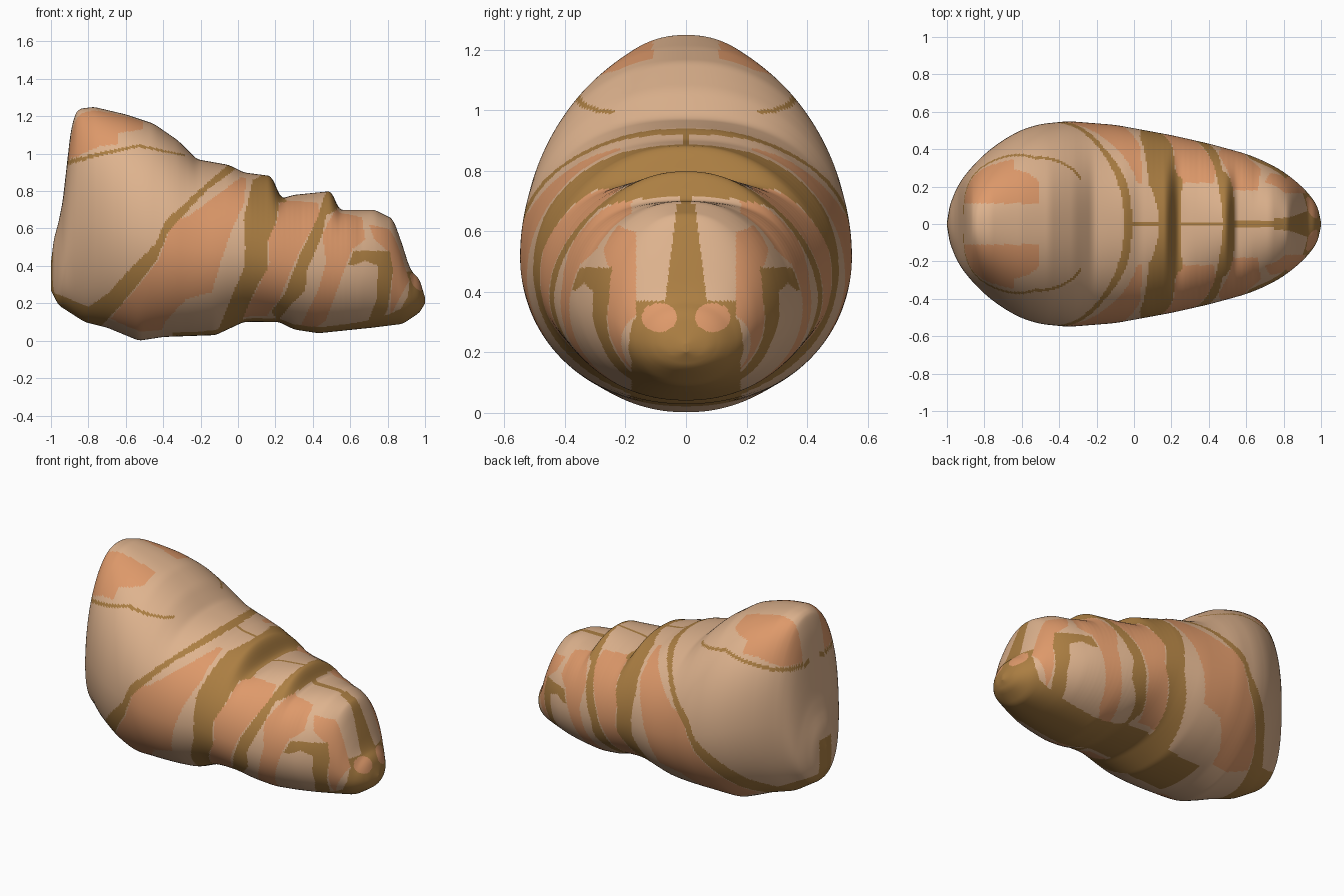
import bpy
import math

cube = bpy.data.objects.get("Cube")
if cube:
    bpy.data.objects.remove(cube, do_unlink=True)

STATIONS, SIDES = 360, 280

# Upper and lower outline (x, z) and half width (x, y) along the body
TOP = [(-1, .42), (-.985, .54), (-.95, .67), (-.925, .82), (-.91, 1.02), (-.88, 1.2), (-.85, 1.24),
       (-.77, 1.25), (-.6, 1.21), (-.45, 1.16), (-.32, 1.07), (-.22, .97), (-.05, .94), (.03, .9),
       (.18, .88), (.23, .76), (.3, .78), (.5, .8), (.54, .7), (.73, .7), (.83, .65), (.88, .51),
       (.92, .38), (.97, .33), (1, .23)]
BOTTOM = [(-1, .27), (-.96, .19), (-.82, .1), (-.7, .07), (-.53, 0), (-.4, .02), (-.12, .03),
          (.03, .1), (.22, .1), (.3, .06), (.43, .04), (.72, .07), (.88, .09), (.97, .15), (1, .2)]
WIDTH = [(-1, .01), (-.985, .1), (-.95, .19), (-.9, .27), (-.8, .375), (-.7, .45), (-.6, .505),
         (-.5, .535), (-.35, .55), (-.1, .53), (.2, .475), (.4, .43), (.6, .375), (.7, .335),
         (.8, .28), (.9, .2), (.96, .13), (.985, .08), (1, .01)]

# Painted areas, as outlines on the side of the body (x, z).
# Each orange area also keeps a distance from the middle line.
ORANGE_AREAS = {
    "crown": (.11, [(-.95, 1.3), (-.51, 1.19), (-.51, 1.13), (-.64, 1.11), (-.64, 1.05),
                    (-.74, 1.04), (-.87, .98), (-.95, .96)]),
    "shoulder": (.22, [(.05, .9), (-.07, .81), (-.26, .67), (-.35, .64), (-.43, .42), (-.59, .23),
                       (-.72, .07), (-.47, -.1), (-.39, .1), (-.28, .22), (-.14, .26), (-.09, .43),
                       (-.03, .6), (.03, .73)]),
    "waist": (.22, [(.23, .8), (.42, .78), (.44, .67), (.39, .59), (.32, .46), (.22, .22),
                    (.12, .09), (0, .09), (.1, .27), (.17, .42), (.16, .54), (.21, .64)]),
    "neck": (.18, [(.53, .72), (.66, .69), (.68, .54), (.61, .49), (.58, .41), (.53, .27),
                   (.47, .11), (.38, .04), (.33, .07), (.43, .27), (.47, .42), (.45, .57)]),
    "cheek": (.165, [(.7, .62), (.73, .54), (.8, .48), (.83, .38), (.81, .12), (.86, .22),
                     (.92, .33), (.93, .41), (.9, .6), (.8, .6)]),
}
BROWN_AREAS = {
    "long_stripe": [(-.03, .96), (-.18, .83), (-.39, .64), (-.44, .52), (-.58, .38), (-.7, .25),
                    (-.8, .18), (-.94, .24), (-1.1, .29), (-1, .15), (-.82, .07), (-.74, .07),
                    (-.6, .22), (-.44, .42), (-.37, .59), (-.16, .81), (-.01, .92)],
    "waist_stripe": [(.08, .86), (.2, .92), (.26, .74), (.22, .74), (.2, .62), (.16, .54),
                     (.16, .39), (.09, .27), (.01, .08), (-.12, .02), (-.02, .27), (.03, .38),
                     (.04, .49), (.03, .65)],
    "neck_stripe": [(.49, .83), (.55, .74), (.53, .7), (.47, .67), (.45, .57), (.42, .49),
                    (.37, .38), (.36, .27), (.28, .19), (.21, .1), (.18, .16), (.25, .25),
                    (.33, .46), (.39, .58), (.43, .67), (.46, .77)],
    "hook": [(.59, .41), (.62, .48), (.81, .48), (.83, .38), (.8, .17), (.75, .07), (.69, .09),
             (.74, .22), (.75, .4), (.68, .43), (.61, .4)],
    "crown_line": [(-.95, .93), (-.75, .985), (-.53, 1.035), (-.28, .985), (-.28, .995),
                   (-.53, 1.05), (-.75, 1.005), (-.95, .955)],
    "nose": [(.92, .37), (1.1, .4), (1.1, .1), (.85, .05), (.87, .17), (.91, .24)],
}


def lookup(points, x):
    """Straight-line reading of an outline at x."""
    for (x0, v0), (x1, v1) in zip(points, points[1:]):
        if x <= x1:
            return v0 + (v1 - v0) * (max(x, x0) - x0) / (x1 - x0)
    return points[-1][1]


def smooth_lookup(points, x, reach):
    """Outline reading averaged over a reach that shrinks near the tips."""
    reach = min(reach, (1 - abs(x)) * .35)
    return sum(lookup(points, x + reach * k / 5) for k in range(-5, 6)) / 11


def inside(area, x, z):
    """Even-odd test of a point against an outline."""
    hit = False
    for (x0, z0), (x1, z1) in zip(area, area[1:] + area[:1]):
        if (z0 > z) != (z1 > z) and x < x0 + (x1 - x0) * (z - z0) / (z1 - z0):
            hit = not hit
    return hit


def make_material(name, color):
    mat = bpy.data.materials.new(name)
    mat.use_nodes = True
    mat.diffuse_color = color
    node = next(n for n in mat.node_tree.nodes if n.type == 'BSDF_PRINCIPLED')
    node.inputs["Base Color"].default_value = color
    return mat


TAN, ORANGE, BROWN = range(3)


def paint(center, normal):
    """Choose the colour of a face from where it lies."""
    x, y, z = center
    side = abs(y)
    # Nose tip: two light lobes set in a dark patch
    if x > .85 and ((side - .088) / .058) ** 2 + ((z - .315) / .048) ** 2 < 1:
        return ORANGE
    if x > .85 and side < .165 and z < .37:
        return BROWN
    # Dark bridge running up the face, wider towards the nose
    if x > .72 and .35 < z < .69 and side < .03 + (.69 - z) * .12:
        return BROWN
    # Thin dark line along the middle of the back
    if x > -.05 and normal.z > 0 and side < .014:
        return BROWN
    # Dark belly and lower tail seam
    if x > -.35 and normal.z < -.6 and side < .18:
        return BROWN
    if x < -.9 and z < .47 and side < .06:
        return BROWN
    if any(inside(area, x, z) for area in BROWN_AREAS.values()):
        return BROWN
    if any(side > gap and inside(area, x, z) for gap, area in ORANGE_AREAS.values()):
        return ORANGE
    return TAN


# Body: rounded cross-sections swept along x; folds are crisp at the middle and fade on the flanks
verts, faces = [], []
for i in range(STATIONS + 1):
    x = -math.cos(math.pi * i / STATIONS)
    width = smooth_lookup(WIDTH, x, .04)
    high, low = (smooth_lookup(p, x, .018) for p in (TOP, BOTTOM))
    soft_high, soft_low = (smooth_lookup(p, x, .14) for p in (TOP, BOTTOM))
    middle = soft_low + (soft_high - soft_low) * .47
    for j in range(SIDES):
        angle = math.tau * (j + .5) / SIDES
        c, s = math.cos(angle), math.sin(angle)
        crisp, soft, power = (high, soft_high, .88) if s > 0 else (low, soft_low, .93)
        edge = soft + (crisp - soft) * s ** 4
        y = math.copysign(abs(c) ** power, c) * width
        verts.append((x, y, middle + abs(s) * (edge - middle)))
for i in range(STATIONS):
    for j in range(SIDES):
        a, b = i * SIDES + j, i * SIDES + (j + 1) % SIDES
        faces.append((a, b, b + SIDES, a + SIDES))
faces.append(tuple(reversed(range(SIDES))))
faces.append(tuple(range(STATIONS * SIDES, (STATIONS + 1) * SIDES)))

mesh = bpy.data.meshes.new("body")
mesh.from_pydata(verts, [], faces)
mesh.update()
body = bpy.data.objects.new("body", mesh)
bpy.context.collection.objects.link(body)

# Colours
mesh.materials.append(make_material("light_tan", (.73, .45, .27, 1)))
mesh.materials.append(make_material("soft_orange", (.73, .32, .145, 1)))
mesh.materials.append(make_material("golden_brown", (.41, .21, .055, 1)))
for face in mesh.polygons:
    face.material_index = paint(face.center, face.normal)

# Smooth, rounded finish
bpy.ops.object.select_all(action='DESELECT')
body.select_set(True)
bpy.context.view_layer.objects.active = body
bpy.ops.object.shade_smooth()
